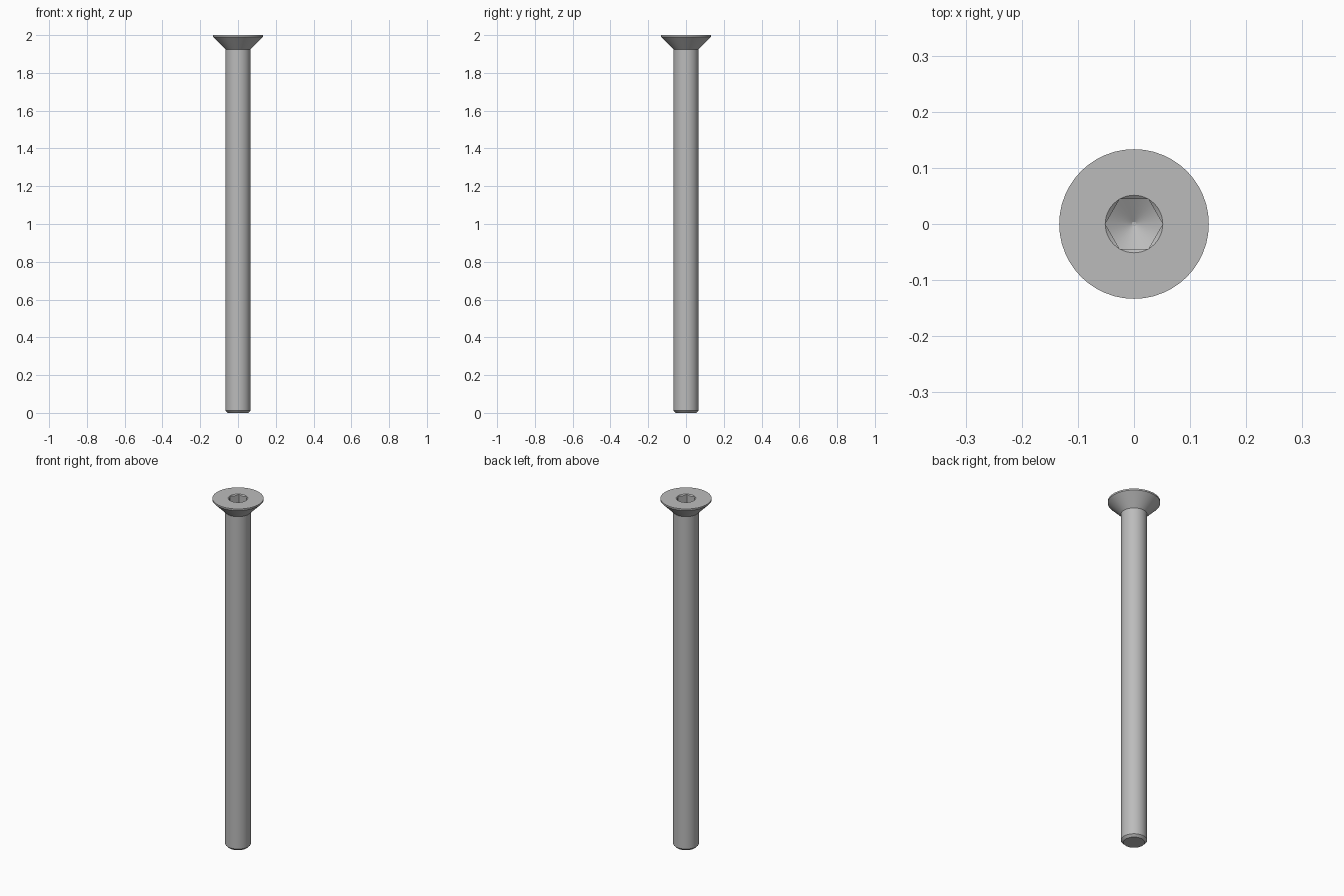
import bpy, bmesh
from math import cos, sin, tan, pi, radians

cube = bpy.data.objects.get("Cube")
if cube:
    bpy.data.objects.remove(cube, do_unlink=True)

SIDES = 48
TOP = 2.0
SHAFT, HEAD = 0.0667, 0.1333
APOTHEM = 0.0444                      # half the socket width across flats
CORNER = APOTHEM / cos(pi / 6)
DEPTH = 0.053

steel = bpy.data.materials.new("steel_grey")
steel.use_nodes = True
colour = (0.5, 0.5, 0.5, 1)
steel.diffuse_color = colour
steel.node_tree.nodes["Principled BSDF"].inputs["Base Color"].default_value = colour


def circle(radius, z):
    return lambda a: (radius, z)


def hexagon(z, slope):
    """Hexagonal ring whose height follows a cone of the given slope."""
    def ring(a):
        r = APOTHEM / cos(a % (pi / 3) - pi / 6)
        return r, z + slope * (CORNER - r)
    return ring


# Rings from the tip of the shaft, over the head and down into the socket
rings = [
    circle(SHAFT - 0.0125, 0), circle(SHAFT, 0.0125),              # tip chamfer
    circle(SHAFT, TOP - 0.0755),                                   # shaft
    circle(HEAD, TOP - 0.009), circle(HEAD, TOP),                  # countersunk head
    circle(CORNER, TOP), hexagon(TOP, -0.8),                       # socket lead-in
    hexagon(TOP - DEPTH, -tan(radians(30))),                       # socket walls
    circle(0.004, TOP - DEPTH - (CORNER - 0.004) * tan(radians(30))),  # drilled floor
]

bm = bmesh.new()
loops = []
for ring in rings:
    loop = []
    for i in range(SIDES):
        a = 2 * pi * i / SIDES
        r, z = ring(a)
        loop.append(bm.verts.new((r * cos(a), r * sin(a), z)))
    loops.append(loop)
for low, high in zip(loops, loops[1:]):
    for i in range(SIDES):
        j = (i + 1) % SIDES
        bm.faces.new((low[i], low[j], high[j], high[i]))
bm.faces.new(loops[0][::-1])
bm.faces.new(loops[-1])
bmesh.ops.remove_doubles(bm, verts=bm.verts[:], dist=0.00005)
bmesh.ops.recalc_face_normals(bm, faces=bm.faces[:])

mesh = bpy.data.meshes.new("countersunk_screw")
bm.to_mesh(mesh)
bm.free()
mesh.materials.append(steel)
screw = bpy.data.objects.new("countersunk_screw", mesh)
bpy.context.collection.objects.link(screw)

# Smooth round surfaces, crisp edges
bpy.context.view_layer.objects.active = screw
screw.select_set(True)
bpy.ops.object.shade_smooth_by_angle(angle=radians(25))
